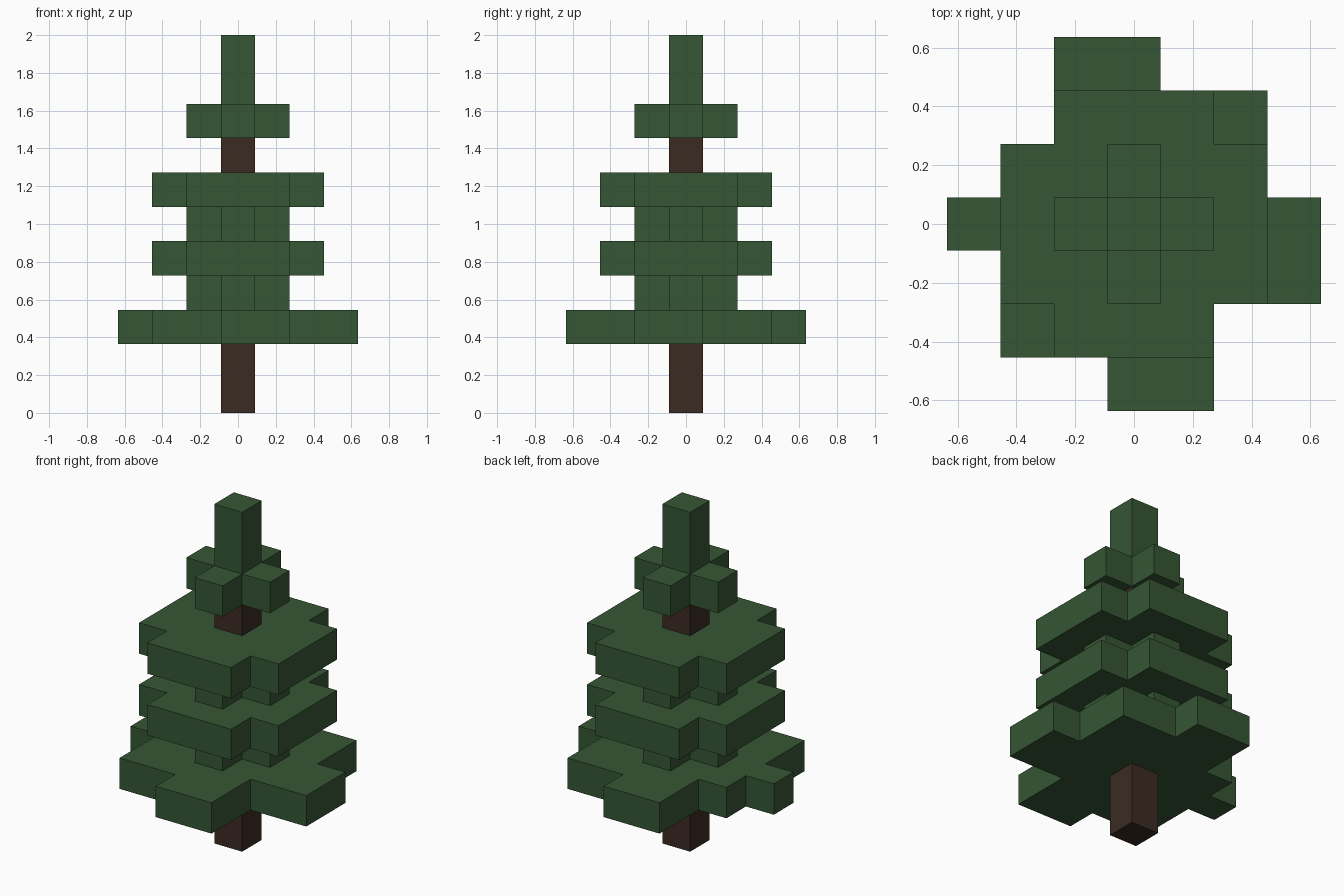
import bpy
import bmesh
import math

cube = bpy.data.objects.get("Cube")
if cube:
    bpy.data.objects.remove(cube, do_unlink=True)

UNIT = 2 / 11  # edge length of one block


def material(name, rgb):
    mat = bpy.data.materials.new(name)
    mat.use_nodes = True
    colour = (*rgb, 1)
    mat.diffuse_color = colour
    bsdf = mat.node_tree.nodes["Principled BSDF"]
    bsdf.inputs["Base Color"].default_value = colour
    bsdf.inputs["Roughness"].default_value = 0.9
    return mat


green = material("needle green", (0.036, 0.093, 0.034))
brown = material("bark brown", (0.044, 0.024, 0.016))


def slab(name, rows, level, height, mat):
    """Extrude a blocky footprint; rows run front to back as (first, last) cells."""
    bm = bmesh.new()
    half = len(rows) // 2
    z = level * UNIT
    for y, (first, last) in enumerate(rows, -half):
        for x in range(first, last + 1):
            corners = ((-.5, -.5), (.5, -.5), (.5, .5), (-.5, .5))
            bm.faces.new([bm.verts.new(((x + a) * UNIT, (y + b) * UNIT, z))
                          for a, b in corners])
    # Join the cells into one clean outline, then raise it
    bmesh.ops.remove_doubles(bm, verts=bm.verts, dist=UNIT / 100)
    bmesh.ops.dissolve_limit(bm, angle_limit=math.radians(1),
                             verts=bm.verts, edges=bm.edges)
    raised = bmesh.ops.extrude_face_region(bm, geom=bm.faces[:], use_keep_orig=True)
    top = [v for v in raised["geom"] if isinstance(v, bmesh.types.BMVert)]
    bmesh.ops.translate(bm, verts=top, vec=(0, 0, height * UNIT))
    bmesh.ops.recalc_face_normals(bm, faces=bm.faces)
    mesh = bpy.data.meshes.new(name)
    bm.to_mesh(mesh)
    bm.free()
    mesh.materials.append(mat)
    obj = bpy.data.objects.new(name, mesh)
    bpy.context.scene.collection.objects.link(obj)
    return obj


# Footprints of the branch layers
single = [(0, 0)]
cross = [(0, 0), (-1, 1), (0, 0)]
medium = [(-1, 1), (-2, 2), (-2, 2), (-2, 2), (-1, 1)]
wide = [(0, 1), (-2, 1), (-2, 3), (-3, 3), (-2, 2), (-1, 2), (-1, 0)]

# Trunk
slab("trunk", single, 0, 8, brown)

# Branch layers from the ground up
slab("bottom_branches", wide, 2, 1, green)
slab("lower_inner_branches", cross, 3, 1, green)
slab("middle_branches", medium, 4, 1, green)
slab("upper_inner_branches", cross, 5, 1, green)
slab("upper_branches", medium, 6, 1, green)
slab("crown_branches", cross, 8, 1, green)

# Tree tip
slab("tree_tip", single, 9, 2, green)
